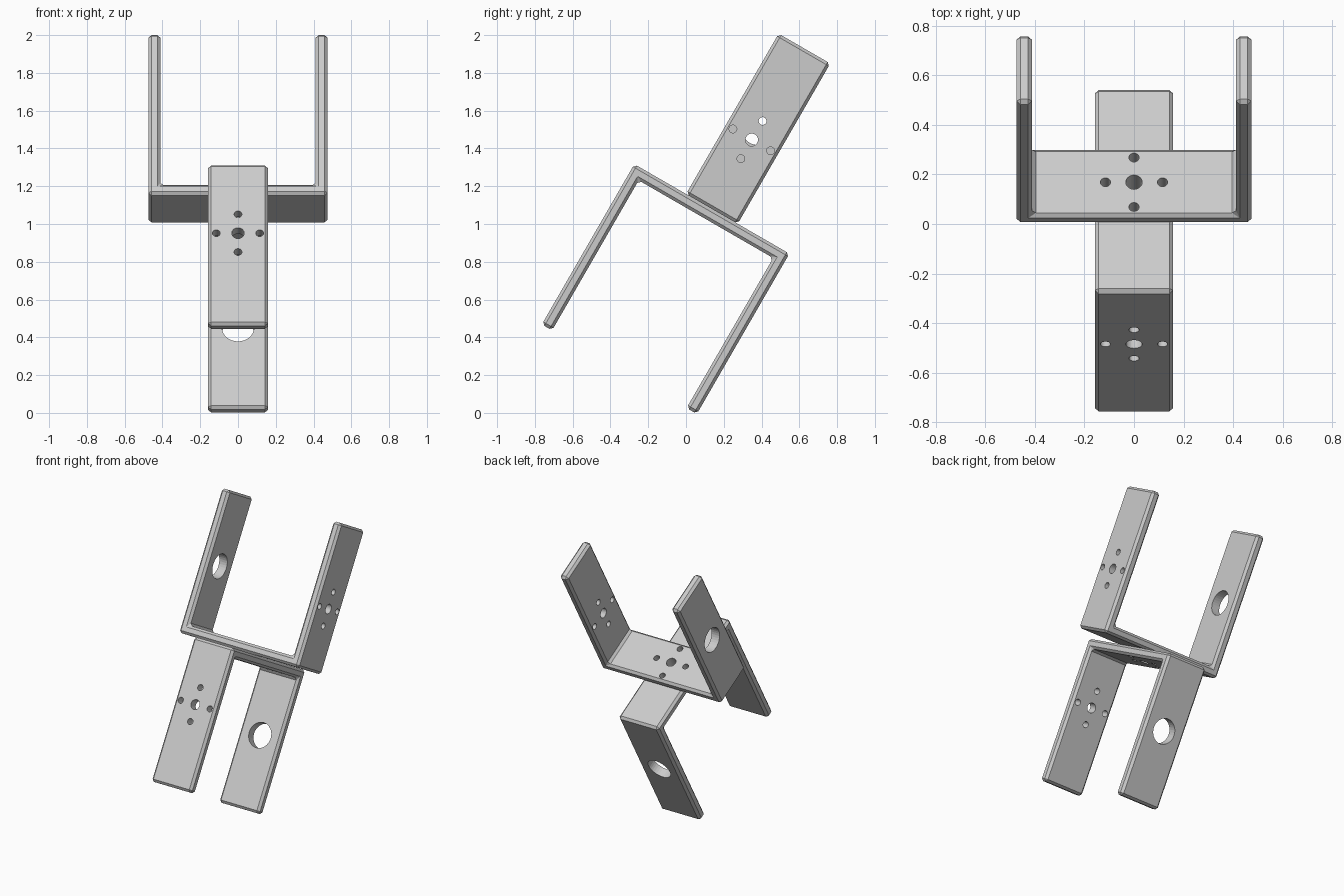
import bpy, bmesh
from math import pi, radians
from mathutils import Matrix, Vector

cube = bpy.data.objects.get("Cube")
if cube:
    bpy.data.objects.remove(cube)

LENGTH, HEIGHT, WIDTH, THICK, CHAMFER = 0.948, 0.98, 0.316, 0.063, 0.0158
HOLE_D, BIG_D = 0.422, 0.488       # distances along the arms

grey = bpy.data.materials.new("light_grey")
grey.use_nodes = True
colour = (0.6, 0.6, 0.6, 1)
grey.diffuse_color = colour
grey.node_tree.nodes["Principled BSDF"].inputs["Base Color"].default_value = colour


def new_object(name, bm):
    mesh = bpy.data.meshes.new(name)
    bmesh.ops.recalc_face_normals(bm, faces=bm.faces)
    bm.to_mesh(mesh)
    bm.free()
    ob = bpy.data.objects.new(name, mesh)
    bpy.context.collection.objects.link(ob)
    return ob


def drill(bm, centre, radius, axis):
    turn = Vector((0, 0, 1)).rotation_difference(axis).to_matrix().to_4x4()
    bmesh.ops.create_cone(bm, cap_ends=True, segments=32, radius1=radius, radius2=radius,
                          depth=0.2, matrix=Matrix.Translation(centre) @ turn)


def drill_pattern(bm, centre, axis, across):
    # One centre hole with four screw holes around it
    drill(bm, centre, 0.033, axis)
    other = axis.cross(across)
    for step in (across, -across, other, -other):
        drill(bm, centre + step * 0.115, 0.0205, axis)


def bracket(name, matrix):
    # U-shaped profile, extruded across its width
    a, b = LENGTH / 2, LENGTH / 2 - THICK
    profile = [(-a, 0), (a, 0), (a, HEIGHT), (b, HEIGHT), (b, THICK),
               (-b, THICK), (-b, HEIGHT), (-a, HEIGHT)]
    bm = bmesh.new()
    face = bm.faces.new([bm.verts.new((x, -WIDTH / 2, z)) for x, z in profile])
    out = bmesh.ops.extrude_face_region(bm, geom=[face])
    verts = [v for v in out["geom"] if isinstance(v, bmesh.types.BMVert)]
    bmesh.ops.translate(bm, verts=verts, vec=(0, WIDTH, 0))
    ob = new_object(name, bm)
    ob.data.materials.append(grey)

    # Holes in the base, the horn arm and the bearing arm
    X, Y, Z = Vector((1, 0, 0)), Vector((0, 1, 0)), Vector((0, 0, 1))
    bm = bmesh.new()
    drill_pattern(bm, Z * THICK / 2, Z, X)
    drill_pattern(bm, X * (a - THICK / 2) + Z * HOLE_D, X, Y)
    drill(bm, -X * (a - THICK / 2) + Z * BIG_D, 0.085, X)
    cutter = new_object(name + "_cutter", bm)
    cutter.hide_render = True

    bevel = ob.modifiers.new("chamfer", "BEVEL")
    bevel.width, bevel.segments = CHAMFER, 1
    bevel.limit_method = "ANGLE"
    cut = ob.modifiers.new("holes", "BOOLEAN")
    cut.operation, cut.solver, cut.object = "DIFFERENCE", "EXACT", cutter

    # Bake the modifiers, then place the part
    bpy.context.view_layer.update()
    graph = bpy.context.evaluated_depsgraph_get()
    mesh = bpy.data.meshes.new_from_object(ob.evaluated_get(graph))
    ob.modifiers.clear()
    ob.data = mesh
    mesh.name = name
    bpy.data.objects.remove(cutter)
    mesh.transform(matrix)
    mesh.materials.clear()
    mesh.materials.append(grey)
    for p in mesh.polygons:
        p.material_index = 0
    return ob


# Both brackets sit back to back on one tilted joint
joint = Matrix.Translation((0, 0.137, 1.08)) @ Matrix.Rotation(radians(-30), 4, "X")
bracket("upper_bracket", joint)
bracket("lower_bracket", joint @ Matrix.Rotation(-pi / 2, 4, "Z") @ Matrix.Rotation(pi, 4, "X"))
